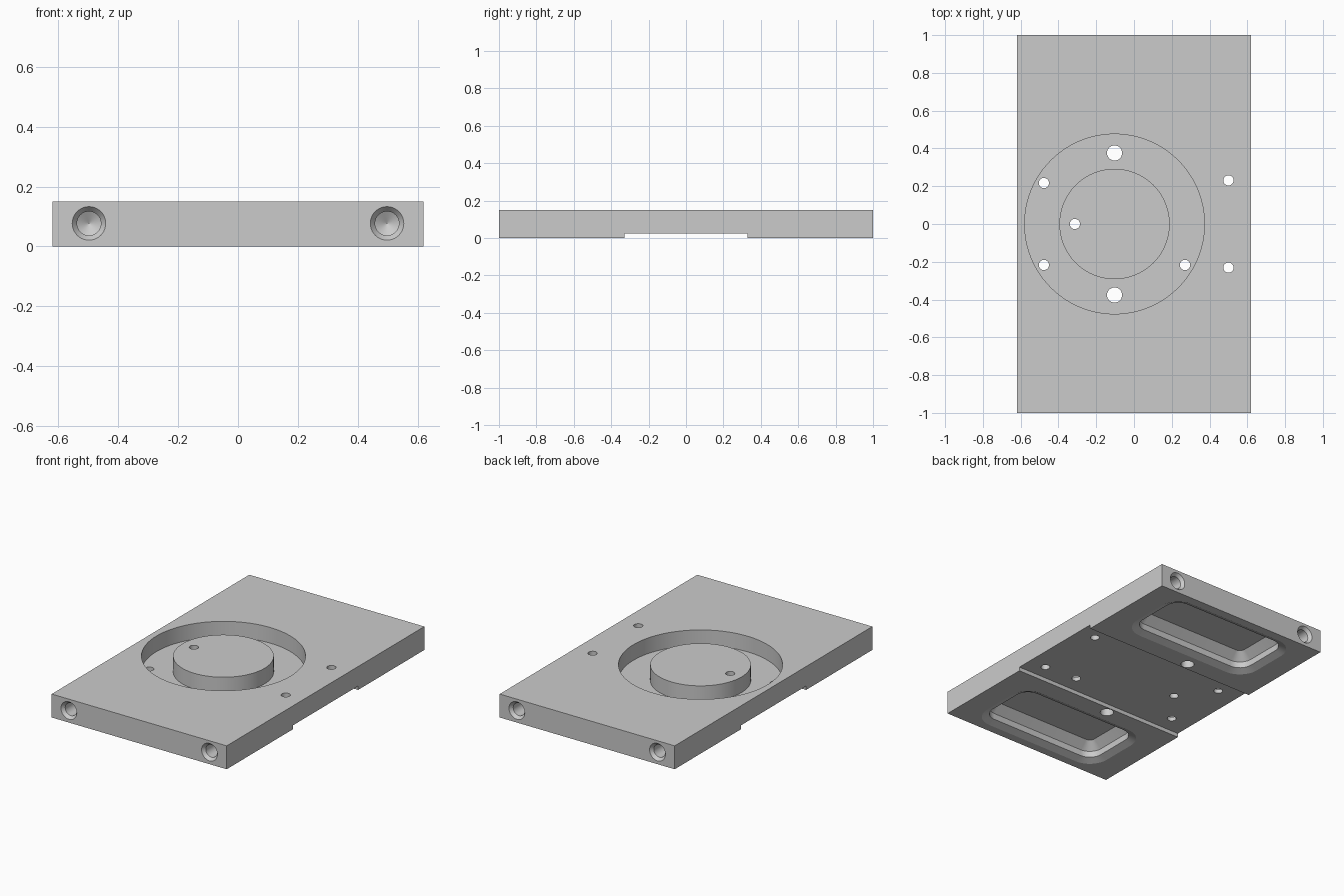
import bpy, bmesh, math
from mathutils import Matrix, Vector

cube = bpy.data.objects.get("Cube")
if cube:
    bpy.data.objects.remove(cube, do_unlink=True)

W, L, H = 0.62, 1.0, 0.15          # half width, half length, thickness
RING_X = -0.103


def make_object(name, bm):
    bmesh.ops.recalc_face_normals(bm, faces=bm.faces)
    mesh = bpy.data.meshes.new(name)
    bm.to_mesh(mesh)
    bm.free()
    obj = bpy.data.objects.new(name, mesh)
    bpy.context.collection.objects.link(obj)
    return obj


def box(name, lo, hi):
    bm = bmesh.new()
    lo, hi = Vector(lo), Vector(hi)
    size = Matrix.Diagonal(hi - lo).to_4x4()
    bmesh.ops.create_cube(bm, size=1, matrix=Matrix.Translation((lo + hi) / 2) @ size)
    return make_object(name, bm)


def loft(name, sections, closed=False):
    """Skin a stack of equal-length loops; cap the ends or close the stack."""
    bm = bmesh.new()
    loops = [[bm.verts.new(p) for p in s] for s in sections]
    pairs = list(zip(loops, loops[1:]))
    if closed:
        pairs.append((loops[-1], loops[0]))
    for a, b in pairs:
        for i in range(len(a)):
            j = (i + 1) % len(a)
            bm.faces.new((a[i], a[j], b[j], b[i]))
    if not closed:
        bm.faces.new(loops[0])
        bm.faces.new(loops[-1])
    return make_object(name, bm)


def circle(r, z, n):
    return [Vector((r * math.cos(t), r * math.sin(t), z))
            for t in (math.tau * i / n for i in range(n))]


def rounded_rect(cx, cy, hx, hy, r, z, steps=8):
    pts = []
    for q, (sx, sy) in enumerate(((1, 1), (-1, 1), (-1, -1), (1, -1))):
        for k in range(steps + 1):
            t = math.pi / 2 * (q + k / steps)
            pts.append(Vector((cx + sx * (hx - r) + r * math.cos(t),
                               cy + sy * (hy - r) + r * math.sin(t), z)))
    return pts


# Plate and the cutters taken out of it
plate = box("base_plate", (-W, -L, 0), (W, L, H))
cutters = [box("underside_channel", (-1, -0.33, -0.1), (1, 0.33, 0.025))]

# Ring groove that leaves a central boss
groove = [(0.476, 0.05), (0.476, 0.2), (0.292, 0.2), (0.292, 0.05)]
ring = loft("ring_groove", [circle(r, z, 96) for r, z in groove], closed=True)
ring.data.transform(Matrix.Translation((RING_X, 0, 0)))
cutters.append(ring)

# Vertical through holes
small = [(-0.477, 0.217), (-0.477, -0.217), (0.27, -0.217), (-0.313, 0),
         (0.5, 0.231), (0.5, -0.231)]
large = [(RING_X, 0.376), (RING_X, -0.376)]
for places, radius in ((small, 0.027), (large, 0.04)):
    for x, y in places:
        hole = loft("through_hole", [circle(radius, z, 32) for z in (-0.1, 0.3)])
        hole.data.transform(Matrix.Translation((x, y, 0)))
        cutters.append(hole)

# Stepped underside pockets and countersunk end holes, at both ends
pocket = [(0, -0.05), (0, 0), (0.045, 0.02), (0.045, 0.06), (0.095, 0.11)]
drill = [(0.056, -0.05), (0.056, 0), (0.04, 0.02), (0.04, 0.25), (0.0005, 0.273)]
for side in (-1, 1):
    cutters.append(loft("underside_pocket", [
        rounded_rect(0, side * 0.7, 0.468 - d, 0.245 - d, 0.13 - d, z)
        for d, z in pocket]))
    for x in (-0.498, 0.498):
        hole = loft("end_hole", [circle(r, z, 40) for r, z in drill])
        turn = Matrix.Rotation(side * math.pi / 2, 4, 'X')
        hole.data.transform(Matrix.Translation((x, side * L, 0.077)) @ turn)
        cutters.append(hole)

for cutter in cutters:
    cut = plate.modifiers.new(cutter.name, 'BOOLEAN')
    cut.operation = 'DIFFERENCE'
    cut.solver = 'EXACT'
    cut.object = cutter

# Bake the cuts and drop the cutters
bpy.context.view_layer.update()
result = bpy.data.meshes.new_from_object(
    plate.evaluated_get(bpy.context.evaluated_depsgraph_get()))
plate.modifiers.clear()
plate.data = result
for cutter in cutters:
    bpy.data.objects.remove(cutter, do_unlink=True)

# Plain grey metal
grey = bpy.data.materials.new("grey_metal")
grey.use_nodes = True
colour = (0.6, 0.6, 0.6, 1)
grey.diffuse_color = colour
grey.node_tree.nodes["Principled BSDF"].inputs["Base Color"].default_value = colour
plate.data.materials.clear()
plate.data.materials.append(grey)

bpy.ops.object.select_all(action='DESELECT')
plate.select_set(True)
bpy.context.view_layer.objects.active = plate
bpy.ops.object.shade_smooth_by_angle(angle=math.radians(20))
